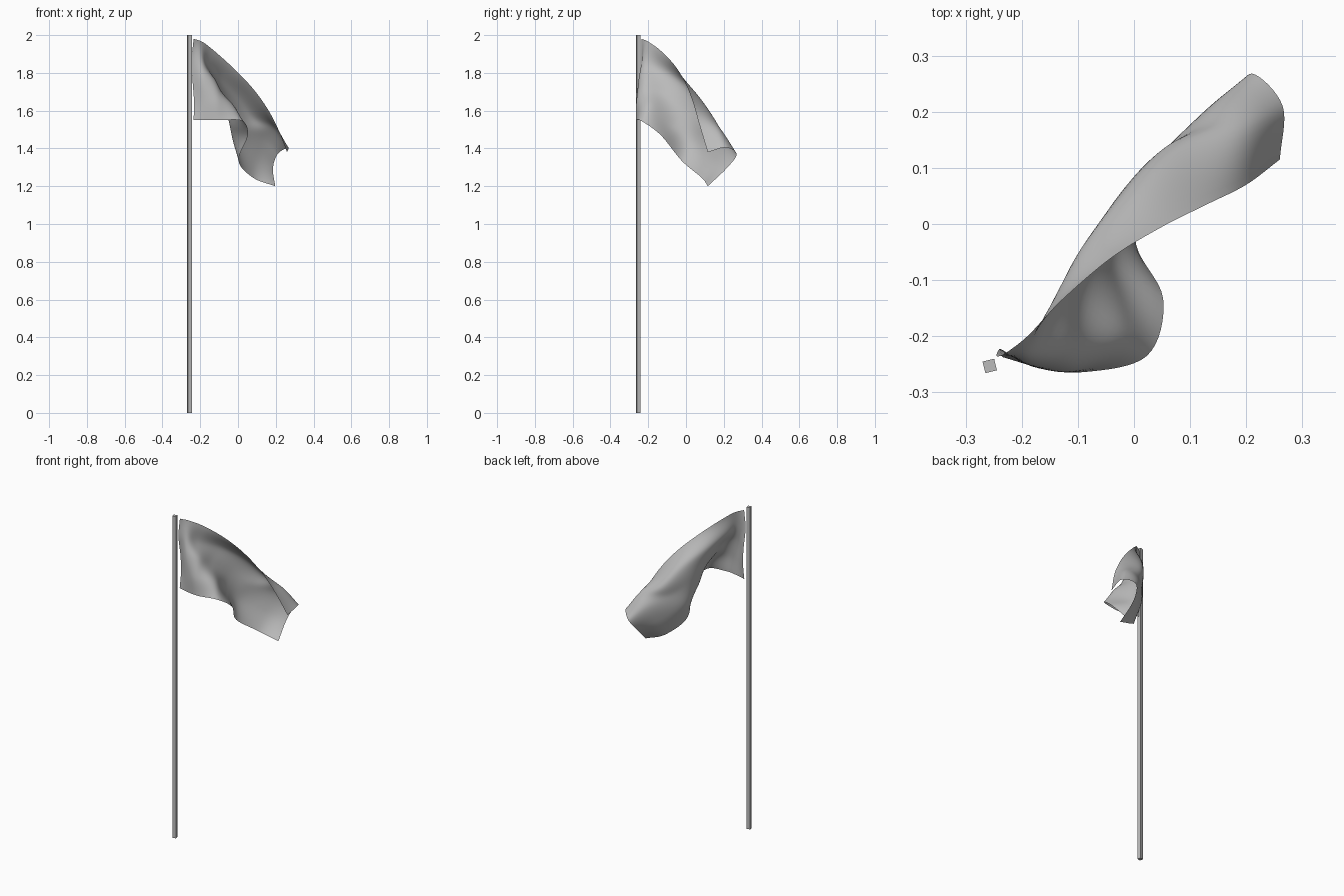
import bpy, bmesh, math
from mathutils import Vector, Matrix

cube = bpy.data.objects.get("Cube")
if cube:
    bpy.data.objects.remove(cube, do_unlink=True)


def make_material(name, value):
    mat = bpy.data.materials.new(name)
    mat.use_nodes = True
    colour = (value, value, value, 1.0)
    mat.diffuse_color = colour
    mat.node_tree.nodes["Principled BSDF"].inputs["Base Color"].default_value = colour
    return mat


def make_object(name, bm, mat):
    mesh = bpy.data.meshes.new(name)
    bm.to_mesh(mesh)
    bm.free()
    mesh.materials.append(mat)
    obj = bpy.data.objects.new(name, mesh)
    bpy.context.collection.objects.link(obj)
    return obj


def spline(points, steps):
    """Smooth curve through every point, with straight run-out at the ends."""
    ends = [2 * points[0] - points[1]] + points + [2 * points[-1] - points[-2]]
    result = []
    for i in range(len(points) - 1):
        a, b, c, d = ends[i:i + 4]
        for s in range(steps):
            t = s / steps
            result.append(0.5 * (2 * b + (c - a) * t
                                 + (2 * a - 5 * b + 4 * c - d) * t ** 2
                                 + (3 * b - a - 3 * c + d) * t ** 3))
    result.append(points[-1].copy())
    return result


grey = make_material("plain grey", 0.5)

# Square pole, turned a little about its axis
bm = bmesh.new()
bmesh.ops.create_cube(bm, size=1.0)
bmesh.ops.scale(bm, vec=(0.0212, 0.0212, 2.0), verts=bm.verts)
bmesh.ops.rotate(bm, matrix=Matrix.Rotation(math.radians(14), 3, 'Z'), verts=bm.verts)
bmesh.ops.translate(bm, vec=(-0.257, -0.253, 1.0), verts=bm.verts)
make_object("pole", bm, grey)

# Drooping flag: folds from the hoist to the fly end, each listed
# from the top hem to the bottom hem, in hundredths of a unit
folds = [
    [(-23.5, -23.5, 198), (-24.5, -23.5, 187), (-24, -22.3, 175), (-23.3, -22.7, 165), (-23.5, -23.7, 155)],
    [(-19, -20, 196.5), (-19, -22.5, 187.5), (-18, -25, 177), (-17, -25.7, 165.5), (-17, -25.5, 155)],
    [(-13, -13.7, 192), (-15.7, -16.5, 183), (-11.5, -21.8, 175), (-9.7, -25.5, 165.5), (-9, -26.4, 155)],
    [(-4, -6, 184), (-9.5, -4.5, 176), (-9.2, -12.2, 169), (-2, -18.8, 162.3), (2.3, -23.5, 154.5)],
    [(5, -0.5, 175), (-1, 6, 167.5), (-5, 0.5, 159.5), (-3.5, -6.5, 151.5), (5.2, -13.3, 147)],
    [(13, 3.5, 165), (7.8, 14.3, 156.8), (1.9, 9.4, 151), (-1.7, 4, 143), (0.3, -2.3, 133.5)],
    [(20, 7, 153), (19, 17.5, 150.5), (13, 20.1, 145), (9, 15, 135), (8, 8.3, 124.5)],
    [(26, 11.5, 138), (26.5, 21, 140.5), (21, 26.8, 137), (18.5, 21.5, 129.5), (19.7, 11.5, 120)],
]
columns = [spline([Vector(p) / 100 for p in fold], 8) for fold in folds]
rows = [spline(list(row), 8) for row in zip(*columns)]
bm = bmesh.new()
grid = [[bm.verts.new(p) for p in row] for row in rows]
for upper, lower in zip(grid, grid[1:]):
    for i in range(len(upper) - 1):
        bm.faces.new((upper[i], lower[i], lower[i + 1], upper[i + 1])).smooth = True
make_object("flag", bm, grey)
